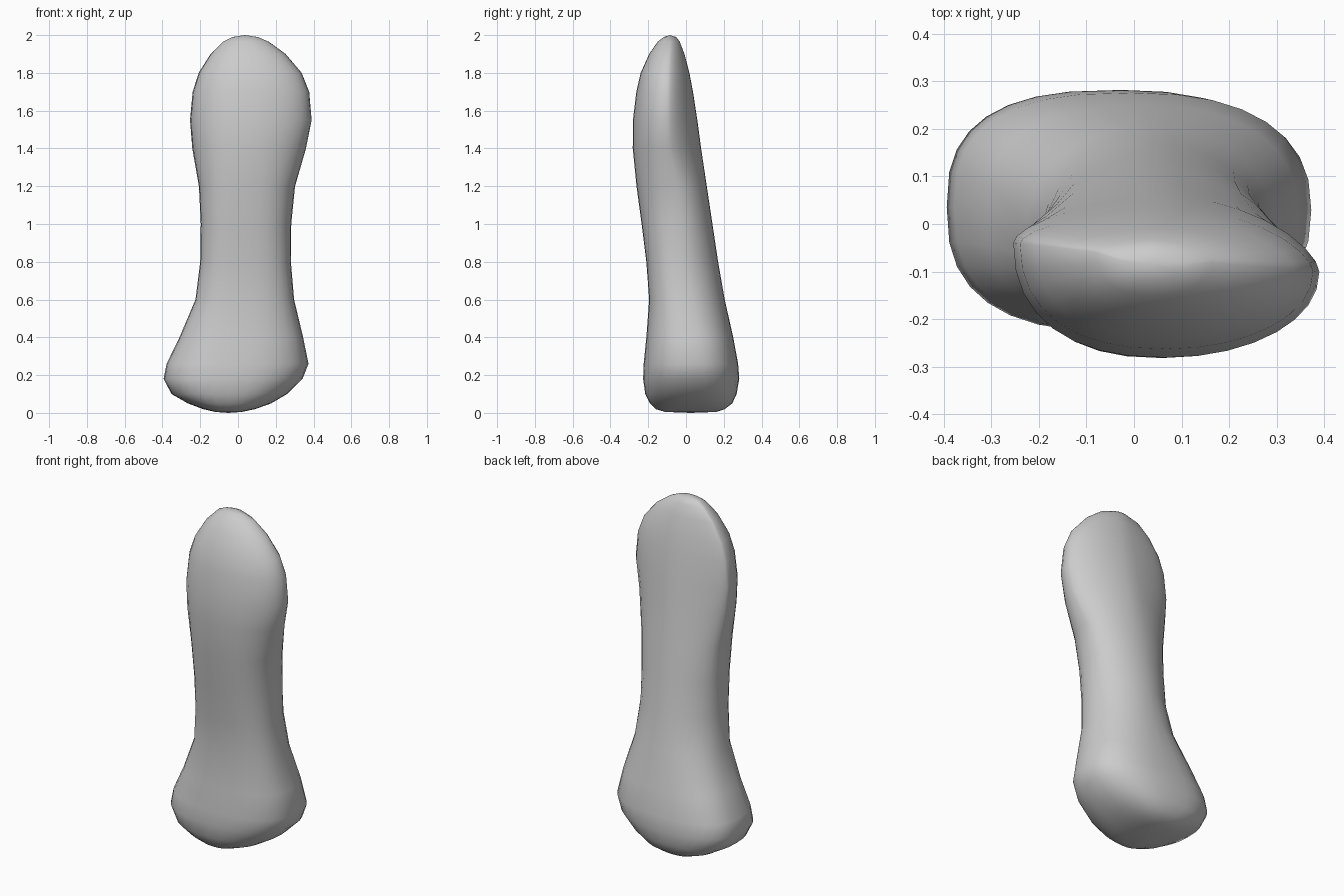
import bpy, bmesh, math

cube = bpy.data.objects.get("Cube")
if cube:
    bpy.data.objects.remove(cube, do_unlink=True)

SEGMENTS = 32

# Outline of the bone: height, left edge, right edge, front edge, back edge
OUTLINE = [
    (.005, -.12, .02, -.11, .16),
    (.02, -.185, .09, -.16, .205),
    (.05, -.265, .175, -.19, .245),
    (.1, -.352, .26, -.216, .268),
    (.18, -.394, .342, -.227, .282),
    (.26, -.378, .373, -.224, .276),
    (.4, -.31, .345, -.21, .25),
    (.6, -.225, .297, -.195, .205),
    (.8, -.2, .28, -.21, .17),
    (1, -.197, .282, -.235, .14),
    (1.2, -.207, .302, -.262, .11),
    (1.4, -.242, .36, -.282, .08),
    (1.55, -.254, .39, -.281, .06),
    (1.7, -.24, .377, -.263, .037),
    (1.8, -.208, .337, -.24, .018),
    (1.9, -.145, .252, -.195, -.008),
    (1.965, -.08, .163, -.15, -.033),
    (1.99, -.03, .105, -.118, -.052),
]


def ramp(z, start, end, low, high):
    """Smooth blend from low to high between two heights."""
    t = min(max((z - start) / (end - start), 0), 1)
    return low + (high - low) * t * t * (3 - 2 * t)


def blend(z, foot, shaft, head):
    """Value that passes from the foot to the shaft to the head."""
    return ramp(z, 1.1, 1.45, ramp(z, .25, .8, foot, shaft), head)


def power(value, exponent):
    return math.copysign(abs(value) ** (2 / exponent), value)


def ring(bm, z, left, right, front, back):
    """One cross-section: a rounded, lopsided loop with a tilted widest line."""
    mid, half = (left + right) / 2, (right - left) / 2
    edge_left = blend(z, .035, -.03, -.04)
    edge_right = blend(z, .03, -.03, -.1)
    # Narrow end sections keep the widest line inside the outline
    centre = min(max((edge_left + edge_right) / 2, front + .03), back - .03)
    tilt = (edge_right - edge_left) / 2 * half / .32
    # Squareness of each corner, by (is back, is right)
    corners = {
        (False, False): blend(z, 2.6, 2.9, 2.3),
        (False, True): blend(z, 2.4, 2.5, 2.1),
        (True, False): blend(z, 2.7, 1.9, 1.7),
        (True, True): blend(z, 2.4, 2, 1.6),
    }
    verts = []
    for i in range(SEGMENTS):
        angle = math.tau * i / SEGMENTS
        c, s = math.cos(angle), math.sin(angle)
        rounding = corners[s > 0, c > 0]
        reach = back - centre if s > 0 else centre - front
        u, v = power(c, rounding), power(s, rounding)
        verts.append(bm.verts.new((mid + half * u,
                                   centre + tilt * u * (1 - abs(v)) + reach * v, z)))
    return verts


# Loft the sections and close both ends with fans
bm = bmesh.new()
rings = [ring(bm, *row) for row in OUTLINE]
for low, high in zip(rings, rings[1:]):
    for i in range(SEGMENTS):
        j = (i + 1) % SEGMENTS
        bm.faces.new((low[i], low[j], high[j], high[i]))
for loop, tip in ((rings[0], (-.05, .025, 0)), (rings[-1], (.037, -.085, 2))):
    centre = bm.verts.new(tip)
    for i in range(SEGMENTS):
        bm.faces.new((loop[i], loop[(i + 1) % SEGMENTS], centre))
bmesh.ops.recalc_face_normals(bm, faces=bm.faces)

mesh = bpy.data.meshes.new("finger_bone")
bm.to_mesh(mesh)
bm.free()
mesh.shade_smooth()
bone = bpy.data.objects.new("finger_bone", mesh)
bpy.context.collection.objects.link(bone)

# Plain grey surface
grey = bpy.data.materials.new("bone_grey")
grey.use_nodes = True
colour = (.6, .6, .6, 1)
grey.diffuse_color = colour
grey.node_tree.nodes["Principled BSDF"].inputs["Base Color"].default_value = colour
mesh.materials.append(grey)
